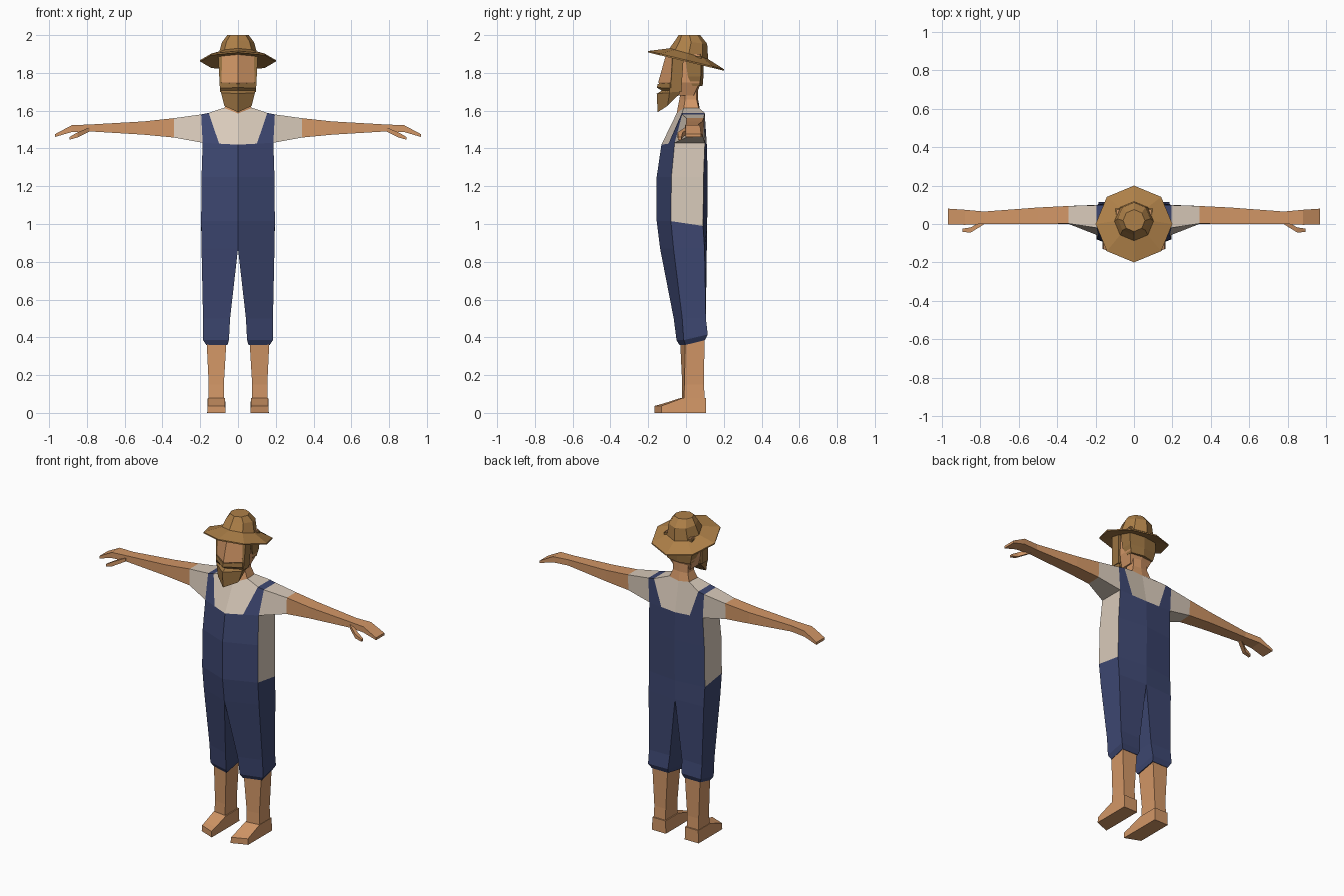
import bpy, bmesh, math


def colour(name, rgb):
    m = bpy.data.materials.new(name)
    m.diffuse_color = (*rgb, 1)
    return m


SKIN = colour("skin", (0.65, 0.31, 0.135))
DENIM = colour("denim", (0.047, 0.063, 0.165))
SHIRT = colour("shirt", (0.69, 0.59, 0.49))
STRAW = colour("straw", (0.42, 0.215, 0.065))
HAIR = colour("hair", (0.33, 0.175, 0.055))


def build(name, verts, faces, mats, rule=None, mirror=True):
    """Mesh from points and faces, mirrored across x = 0."""
    bm = bmesh.new()
    vs = [bm.verts.new(v) for v in verts]
    for f in faces:
        face = bm.faces.new([vs[i] for i in f])
        if rule:
            face.material_index = rule(face)
    if mirror:
        bmesh.ops.mirror(bm, geom=bm.verts[:] + bm.edges[:] + bm.faces[:],
                         axis='X', merge_dist=0.0005)
        bmesh.ops.remove_doubles(bm, verts=bm.verts[:], dist=0.0005)
    bmesh.ops.recalc_face_normals(bm, faces=bm.faces[:])
    me = bpy.data.meshes.new(name)
    bm.to_mesh(me)
    bm.free()
    for m in mats:
        me.materials.append(m)
    ob = bpy.data.objects.new(name, me)
    bpy.context.collection.objects.link(ob)
    return ob


def loft(name, rings, mats, rule=None, mirror=True, caps=(True, True)):
    """Skin equal rings; strips lying on the mirror plane are left out."""
    n = len(rings[0])
    verts = [p for r in rings for p in r]
    faces = []
    for k in range(len(rings) - 1):
        for i in range(n):
            f = [k * n + i, k * n + (i + 1) % n,
                 (k + 1) * n + (i + 1) % n, (k + 1) * n + i]
            if not (mirror and all(abs(verts[j][0]) < 1e-6 for j in f)):
                faces.append(f)
    if caps[0]:
        faces.append(list(range(n)))
    if caps[1]:
        faces.append([(len(rings) - 1) * n + i for i in range(n)])
    return build(name, verts, faces, mats, rule, mirror)


def section(x0, x1, yfi, yfo, ybo, ybi, zf, zb=None):
    """Half section: inner front, outer front, outer back, inner back."""
    zb = zf if zb is None else zb
    return [(x0, yfi, zf), (x1, yfo, zf), (x1, ybo, zb), (x0, ybi, zb)]


def box_x(x, y0, y1, z0, z1):
    return [(x, y0, z0), (x, y1, z0), (x, y1, z1), (x, y0, z1)]


# Overalls, with shirt showing on the sides above the hip
C, S, SB, CB = (0, -.13, 1.42), (.187, -.06, 1.43), (.187, .10, 1.43), (0, .11, 1.42)


def side_rule(f):
    c = f.calc_center_median()
    return 1 if c.z > 1.02 and abs(c.x) > .15 else 0


loft("overalls", [
    section(.056, .168, -.035, -.002, .10, .10, .36, .385),
    section(.048, .185, -.050, -.012, .115, .112, .385, .415),
    section(.042, .185, -.065, -.020, .105, .102, .50),
    section(0, .193, -.137, -.066, .098, .110, .87),
    section(0, .195, -.155, -.080, .090, .112, 1.015, .99),
    section(0, .193, -.155, -.077, .093, .115, 1.25),
    [C, S, SB, CB]], [DENIM, SHIRT], side_rule, caps=(True, False))

# Upper shirt with the straps running over the shoulders
TOF, TOB = (.195, -.02, 1.580), (.195, .098, 1.580)
verts = [C, (.10, -.0926, 1.425), S, SB, (.10, .1047, 1.425), CB,
         TOF, (.155, -.022, 1.588), TOB, (.155, .099, 1.588),
         (0, -.05, 1.585), (.075, -.012, 1.615), (.07, .068, 1.615), (0, .075, 1.605)]
faces = [(1, 2, 6, 7), (6, 8, 9, 7), (3, 4, 9, 8),
         (0, 1, 7, 11, 10), (7, 9, 12, 11), (4, 5, 13, 12, 9)]
build("shirt_and_straps", verts, faces, [SHIRT, DENIM],
      lambda f: 1 if f.calc_center_median().x > .135 and len(f.verts) == 4
      and max(v.co.x for v in f.verts) > .18 else 0)

# Sleeves, arms, thumbs
cuff = [(.34, .0, 1.458), (.34, .09, 1.461), (.34, .094, 1.56), (.34, .002, 1.56)]
loft("sleeve", [[S, SB, TOB, TOF], cuff], [SHIRT], caps=(False, False))
loft("arm", [cuff, box_x(.50, 0, .086, 1.473, 1.543), box_x(.78, 0, .065, 1.490, 1.527),
             box_x(.88, -.004, .074, 1.487, 1.523), box_x(.968, -.003, .08, 1.461, 1.476)],
     [SKIN], caps=(False, True))
loft("thumb", [box_x(.785, -.004, .022, 1.49, 1.512), box_x(.85, -.044, -.018, 1.458, 1.485),
               box_x(.893, -.042, -.024, 1.446, 1.460)], [SKIN])

# Bare shins and feet
loft("shin", [section(.075, .158, -.022, -.012, .10, .10, .05),
              section(.075, .155, -.020, -.008, .095, .095, .15),
              section(.060, .167, -.032, -.004, .098, .098, .40)], [SKIN])
loft("foot", [[(.066, yi, 0), (.163, yo, 0), (.160, yo, z), (.068, yi, z)]
              for yi, yo, z in ((-.168, -.13, .037), (-.125, -.10, .048),
                                (-.025, -.015, .080), (.107, .107, .08))], [SKIN])

# Neck and wedge-fronted head
loft("neck", [[(0, -.05, 1.583), (.074, -.012, 1.612), (.069, .067, 1.612), (0, .074, 1.602)],
              section(0, .052, -.035, -.005, .056, .064, 1.66),
              section(0, .052, -.02, 0, .055, .065, 1.75)], [SKIN])
loft("head", [section(0, .060, -.10, -.07, .04, .05, 1.68),
              section(0, .086, -.147, -.083, .072, .082, 1.75),
              section(0, .090, -.105, -.070, .075, .085, 1.90)], [SKIN])

# Beard with a notched mouth, sideburns, back hair
loft("beard", [
    [(0, -.150, 1.592), (.072, -.098, 1.625), (.076, -.035, 1.690), (0, -.03, 1.690)],
    [(0, -.155, 1.690), (.090, -.087, 1.695), (.091, -.032, 1.705), (0, -.03, 1.705)],
    [(0, -.128, 1.706), (.091, -.087, 1.706), (.093, -.030, 1.72), (0, -.03, 1.72)],
    [(0, -.155, 1.722), (.092, -.086, 1.720), (.095, -.028, 1.735), (0, -.03, 1.735)],
    [(0, -.149, 1.742), (.092, -.084, 1.748), (.096, -.024, 1.75), (0, -.03, 1.75)]], [HAIR])
loft("sideburn", [section(.082, .095, -.086, -.082, -.025, -.025, 1.70),
                  section(.084, .105, -.075, -.070, -.012, -.012, 1.89)], [HAIR])
loft("back_hair", [section(0, .080, .035, .035, .072, .088, 1.73),
                   section(0, .093, .010, .010, .078, .092, 1.78),
                   section(0, .098, -.005, -.005, .080, .093, 1.89)], [HAIR])


# Tilted eight-sided straw hat
def octagon(r, cy, z, tilt):
    pts = []
    for i in range(8):
        a = i * math.pi / 4
        y = cy + r * math.sin(a)
        pts.append((r * math.cos(a), y, z + tilt * y))
    return pts


loft("hat", [octagon(.09, .01, 1.875, -.24), octagon(.20, 0, 1.860, -.24),
             octagon(.20, 0, 1.868, -.24), octagon(.102, .015, 1.906, -.28),
             octagon(.085, .027, 1.965, -.10), octagon(.057, .018, 2.0, 0)],
     [STRAW], mirror=False)
